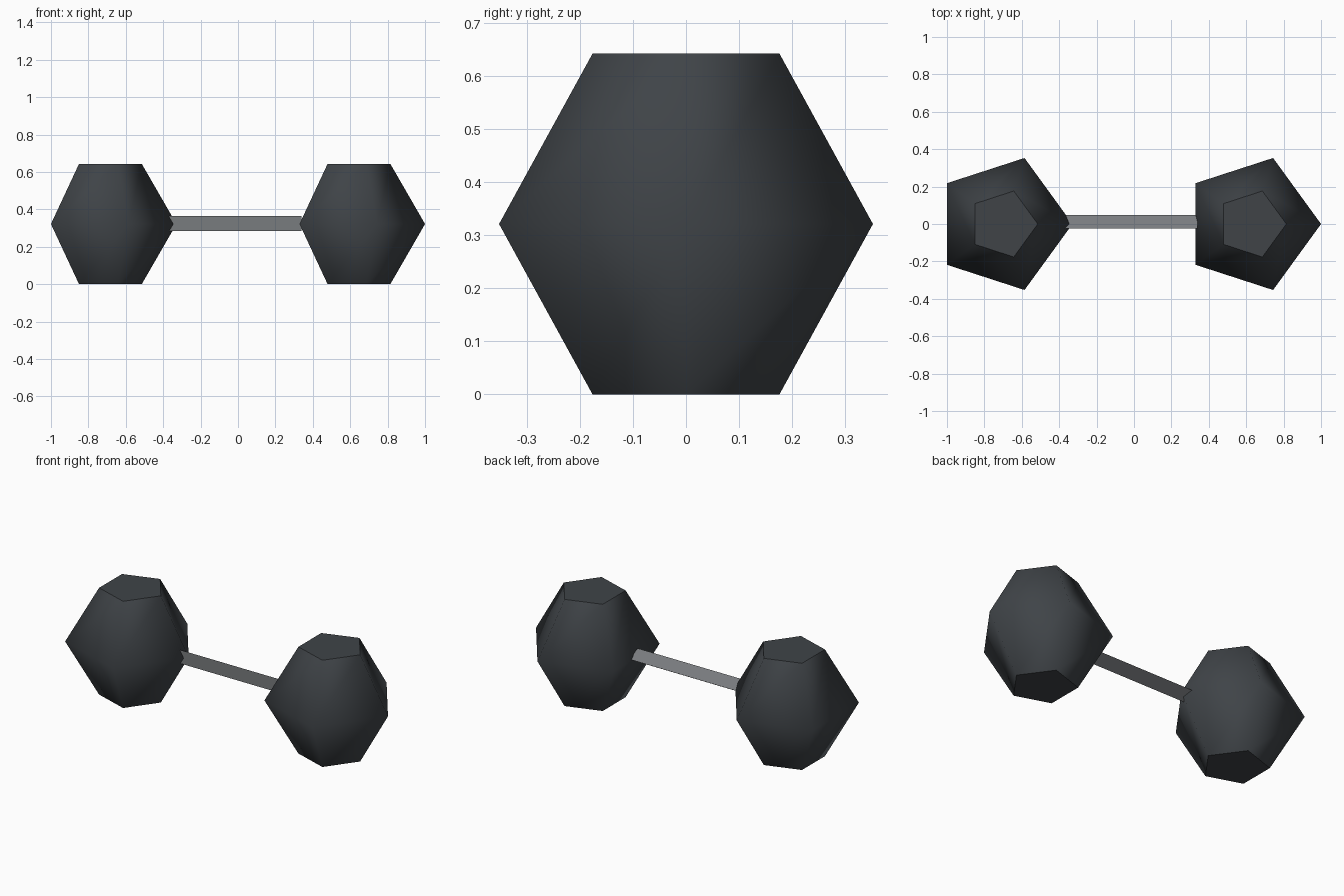
import bpy, bmesh, math

if "Cube" in bpy.data.objects:
    bpy.data.objects.remove(bpy.data.objects["Cube"])


def material(name, color):
    m = bpy.data.materials.new(name)
    m.diffuse_color = (*color, 1)
    m.use_nodes = True
    m.node_tree.nodes["Principled BSDF"].inputs["Base Color"].default_value = m.diffuse_color
    return m


def loft(name, rings, mat, smooth_sides):
    """Bridge equal-length rings of points into a closed solid with flat caps."""
    bm = bmesh.new()
    loops = [[bm.verts.new(p) for p in ring] for ring in rings]
    n = len(loops[0])
    for low, high in zip(loops, loops[1:]):
        for i in range(n):
            j = (i + 1) % n
            face = bm.faces.new((low[i], low[j], high[j], high[i]))
            face.smooth = smooth_sides
    # Flat end caps with sharp rims
    for cap in (loops[0][::-1], loops[-1]):
        face = bm.faces.new(cap)
        for edge in face.edges:
            edge.smooth = False
    bmesh.ops.recalc_face_normals(bm, faces=bm.faces[:])
    mesh = bpy.data.meshes.new(name)
    bm.to_mesh(mesh)
    bm.free()
    mesh.materials.append(mat)
    obj = bpy.data.objects.new(name, mesh)
    bpy.context.collection.objects.link(obj)
    return obj


def polygon(sides, radius):
    return [(radius * math.cos(math.tau * i / sides),
             radius * math.sin(math.tau * i / sides)) for i in range(sides)]


dark_iron = material("dark_iron", (0.05, 0.057, 0.064))
grey_steel = material("grey_steel", (0.19, 0.2, 0.21))

# Five-sided weights, widest at mid height
HEIGHT, RADIUS = 0.643, 0.371
for name, cx in (("left_weight", -0.70), ("right_weight", 0.629)):
    rings = [[(cx + x, y, z) for x, y in polygon(5, r)]
             for z, r in ((0, RADIUS / 2), (HEIGHT / 2, RADIUS), (HEIGHT, RADIUS / 2))]
    loft(name, rings, dark_iron, True)

# Three-sided handle bar, one edge pointing to the back
bar = [[(x, y, 0.324 + z) for y, z in polygon(3, 0.047)] for x in (-0.37, 0.34)]
loft("handle_bar", bar, grey_steel, False)
